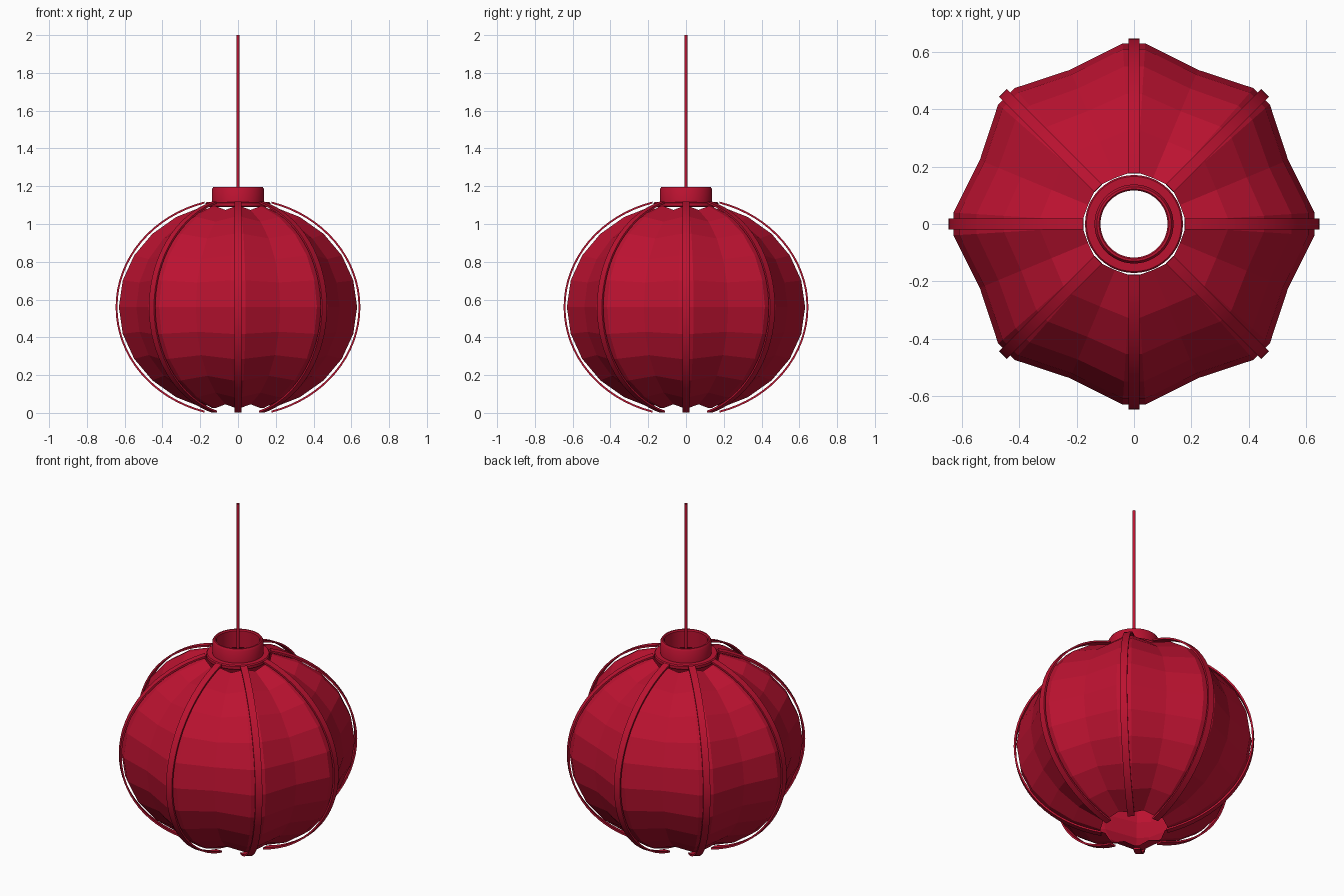
import bpy, bmesh, math

if "Cube" in bpy.data.objects:
    bpy.data.objects.remove(bpy.data.objects["Cube"])

red = bpy.data.materials.new("red")
red.diffuse_color = (0.5, 0.006, 0.03, 1)
red.use_nodes = True
red.node_tree.nodes["Principled BSDF"].inputs["Base Color"].default_value = red.diffuse_color
CZ = 0.56      # height of the lantern's middle
RIBS = 8


def make(name, verts, faces, smooth=False):
    me = bpy.data.meshes.new(name)
    me.from_pydata(verts, [], faces)
    bm = bmesh.new()
    bm.from_mesh(me)
    bmesh.ops.recalc_face_normals(bm, faces=bm.faces)
    bm.to_mesh(me)
    bm.free()
    me.materials.append(red)
    ob = bpy.data.objects.new(name, me)
    bpy.context.collection.objects.link(ob)
    if smooth:
        bpy.ops.object.select_all(action='DESELECT')
        bpy.context.view_layer.objects.active = ob
        ob.select_set(True)
        bpy.ops.object.shade_smooth_by_angle(angle=math.radians(35))
    return ob


def grid_faces(rows, cols):
    return [(i * cols + j, i * cols + (j + 1) % cols,
             (i + 1) * cols + (j + 1) % cols, (i + 1) * cols + j)
            for i in range(rows - 1) for j in range(cols)]


# Faceted shade: open top and bottom, each panel dips inward along its middle
verts = []
ROWS = 11
for i in range(ROWS):
    t = math.radians(16.6 + (180 - 33.2) * i / (ROWS - 1))
    for k in range(RIBS):
        for offset, dip in ((-3.6, 0), (3.6, 0), (22.5, 1)):
            a = math.radians(k * 45 + offset)
            f = 1 - dip * (0.022 + 0.056 * math.sin(t))
            r = 0.632 * math.sin(t) * f
            verts.append((r * math.cos(a), r * math.sin(a),
                          CZ + 0.558 * math.cos(t) * f))
make("lantern_shade", verts, grid_faces(ROWS, RIBS * 3))

# Flat curved ribs over the panel seams
N = 33
for k in range(RIBS):
    a = math.radians(k * 45)
    c, s = math.cos(a), math.sin(a)
    verts = []
    for i in range(N):
        t = math.radians(16 + 148 * i / (N - 1))
        for d, w in ((-0.005, -0.019), (0.005, -0.019), (0.005, 0.019), (-0.005, 0.019)):
            r = (0.643 + d) * math.sin(t)
            verts.append((r * c - w * s, r * s + w * c,
                          CZ + (0.576 + d) * math.cos(t)))
    faces = grid_faces(N, 4) + [(0, 1, 2, 3), tuple(range(4 * N - 4, 4 * N))]
    make(f"rib_{k + 1}", verts, faces, True)


# Turned rings at the top
def lathe(name, profile, n=48):
    vs = [(r * math.cos(2 * math.pi * j / n), r * math.sin(2 * math.pi * j / n), z)
          for r, z in profile + profile[:1] for j in range(n)]
    ob = make(name, vs, grid_faces(len(profile) + 1, n))
    bm = bmesh.new()
    bm.from_mesh(ob.data)
    bmesh.ops.remove_doubles(bm, verts=bm.verts, dist=1e-5)
    bmesh.ops.recalc_face_normals(bm, faces=bm.faces)
    bm.to_mesh(ob.data)
    bm.free()
    bpy.ops.object.select_all(action='DESELECT')
    bpy.context.view_layer.objects.active = ob
    ob.select_set(True)
    bpy.ops.object.shade_smooth_by_angle(angle=math.radians(35))


lathe("top_collar", [(0.117, 1.10), (0.138, 1.10), (0.138, 1.185), (0.13, 1.197),
                     (0.122, 1.197), (0.117, 1.19)])
lathe("collar_flange", [(0.12, 1.09), (0.166, 1.09), (0.171, 1.095), (0.171, 1.111),
                        (0.166, 1.117), (0.12, 1.117)])

# Hanging cord, an open-ended tube
C = 12
verts = [(0.009 * math.cos(2 * math.pi * j / C), 0.009 * math.sin(2 * math.pi * j / C), z)
         for z in (1.12, 2.0) for j in range(C)]
make("hanging_cord", verts, grid_faces(2, C), True)
